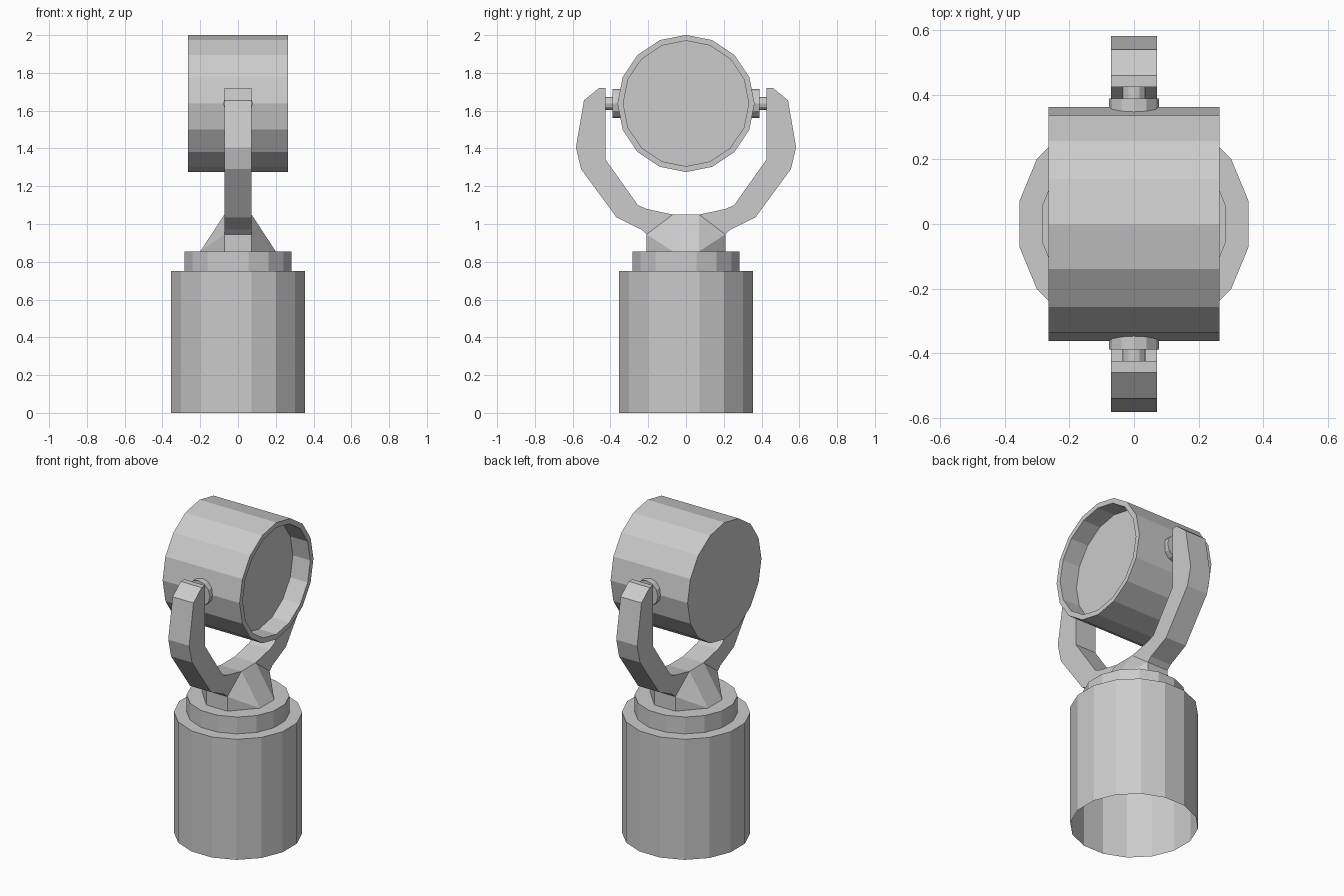
import bpy, bmesh
from math import sin, cos, pi
from mathutils import Matrix

if "Cube" in bpy.data.objects:
    bpy.data.objects.remove(bpy.data.objects["Cube"])


def add_mesh(name, verts, faces, matrix=Matrix()):
    bm = bmesh.new()
    vs = [bm.verts.new(matrix @ Matrix.Translation(v).translation) for v in verts]
    for f in faces:
        bm.faces.new([vs[i] for i in f])
    bmesh.ops.recalc_face_normals(bm, faces=bm.faces)
    me = bpy.data.meshes.new(name)
    bm.to_mesh(me)
    bm.free()
    ob = bpy.data.objects.new(name, me)
    bpy.context.collection.objects.link(ob)
    return ob


def lathe(name, profile, sides, matrix=Matrix(), offset=0.0, caps=()):
    """Spin (radius, height) points around local z; cap the listed rings."""
    verts, faces = [], []
    for r, z in profile:
        for i in range(sides):
            a = 2 * pi * (i + offset) / sides
            verts.append((r * cos(a), r * sin(a), z))
    for k in range(len(profile) - 1):
        for i in range(sides):
            j = (i + 1) % sides
            faces.append((k * sides + i, k * sides + j,
                          (k + 1) * sides + j, (k + 1) * sides + i))
    for k in caps:
        k %= len(profile)
        faces.append(tuple(range(k * sides, (k + 1) * sides)))
    return add_mesh(name, verts, faces, matrix)


# Hollow pedestal with stepped collar, open underneath
lathe("pedestal", [(0.362, 0), (0.362, 0.75), (0.29, 0.75), (0.29, 0.855)],
      16, offset=0.5, caps=[-1])

# Yoke: half profile in (y, z), mirrored and extruded across x
half = [(0.07, 1.05), (0.21, 1.08), (0.255, 1.10), (0.425, 1.34), (0.425, 1.72),
        (0.46, 1.72), (0.54, 1.655), (0.583, 1.405), (0.555, 1.29),
        (0.368, 1.035), (0.235, 0.97), (0.208, 0.945), (0.208, 0.855)]
outline = half + [(-y, z) for y, z in reversed(half)]
n = len(outline)
W = 0.072
add_mesh("yoke",
         [(x, y, z) for x in (-W, W) for y, z in outline],
         [tuple(range(n)), tuple(range(n, 2 * n))] +
         [(i, (i + 1) % n, n + (i + 1) % n, n + i) for i in range(n)])

# Sloped gussets on both sides of the yoke foot
for s, label in ((1, "front"), (-1, "rear")):
    add_mesh("yoke_gusset_" + label,
             [(s * 0.2, -0.07, 0.855), (s * 0.2, 0.07, 0.855),
              (s * W, -0.07, 1.05), (s * W, 0.07, 1.05),
              (s * W, -0.208, 0.855), (s * W, 0.208, 0.855),
              (s * W, -0.208, 0.945), (s * W, 0.208, 0.945)],
             [(0, 1, 3, 2), (0, 2, 6), (0, 6, 4), (1, 7, 3), (1, 5, 7)])

# Lamp head along x with a recessed lens facing +x
to_x = Matrix.Translation((0, 0, 1.638)) @ Matrix.Rotation(pi / 2, 4, 'Y')
lathe("lamp_head", [(0.363, -0.265), (0.363, 0.265), (0.332, 0.265), (0.332, 0.145)],
      16, to_x, caps=[0, -1])

# Pivot washers and pins
for s, label in ((1, "left"), (-1, "right")):
    m = Matrix.Translation((0, 0, 1.638)) @ Matrix.Rotation(-s * pi / 2, 4, 'X')
    lathe("pivot_washer_" + label, [(0.078, 0.34), (0.078, 0.388)], 12, m, caps=[0, 1])
    lathe("pivot_pin_" + label, [(0.035, 0.38), (0.035, 0.43)], 12, m, caps=[0, 1])
